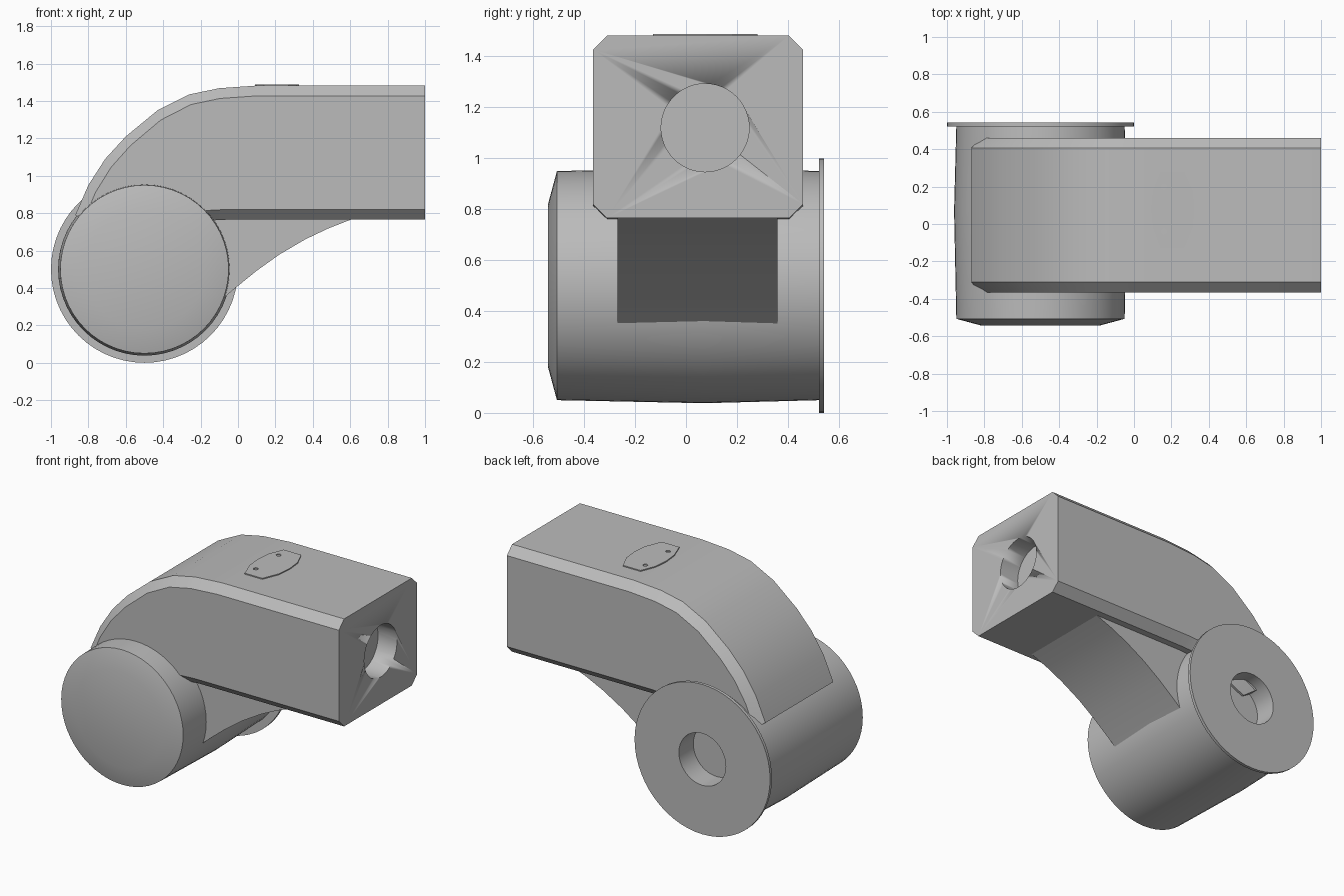
import bpy, bmesh, math
from mathutils import Vector, Matrix

cube = bpy.data.objects.get("Cube")
if cube:
    bpy.data.objects.remove(cube, do_unlink=True)

grey = bpy.data.materials.new("plain grey")
grey.use_nodes = True
grey.diffuse_color = (0.5, 0.5, 0.5, 1)
grey.node_tree.nodes["Principled BSDF"].inputs["Base Color"].default_value = (0.5, 0.5, 0.5, 1)


def finish(name, bm, smooth=True):
    """Turn a bmesh into a shaded, coloured object."""
    bmesh.ops.recalc_face_normals(bm, faces=bm.faces)
    mesh = bpy.data.meshes.new(name)
    bm.to_mesh(mesh)
    bm.free()
    obj = bpy.data.objects.new(name, mesh)
    bpy.context.collection.objects.link(obj)
    mesh.materials.append(grey)
    bpy.ops.object.select_all(action='DESELECT')
    obj.select_set(True)
    bpy.context.view_layer.objects.active = obj
    if smooth:
        bpy.ops.object.shade_smooth_by_angle(angle=math.radians(30))
    return obj


def lathe(name, profile, closed=False):
    """Spin (radius, y) points about the hub axis."""
    bm = bmesh.new()
    verts = [bm.verts.new((-0.5 + r, y, 0.5)) for r, y in profile]
    pairs = list(zip(verts, verts[1:]))
    if closed:
        pairs.append((verts[-1], verts[0]))
    edges = [bm.edges.new(p) for p in pairs]
    bmesh.ops.spin(bm, geom=verts + edges, cent=(-0.5, 0, 0.5), axis=(0, 1, 0),
                   angle=math.tau, steps=56)
    bmesh.ops.remove_doubles(bm, verts=bm.verts, dist=0.0001)
    return finish(name, bm)


def prism(name, points, offset, smooth=True):
    """Extrude a planar outline along an offset."""
    bm = bmesh.new()
    face = bm.faces.new([bm.verts.new(p) for p in points])
    out = bmesh.ops.extrude_face_region(bm, geom=[face], use_keep_orig=True)
    moved = [v for v in out["geom"] if isinstance(v, bmesh.types.BMVert)]
    bmesh.ops.translate(bm, verts=moved, vec=offset)
    return finish(name, bm, smooth)


def drill(target, centre, radius, depth, axis, segments):
    """Cut a round hole centred on a point."""
    bm = bmesh.new()
    turn = Vector((0, 0, 1)).rotation_difference(Vector(axis)).to_matrix().to_4x4()
    bmesh.ops.create_cone(bm, cap_ends=True, segments=segments, radius1=radius,
                          radius2=radius, depth=depth,
                          matrix=Matrix.Translation(centre) @ turn)
    cutter = finish("hole_cutter", bm)
    cutter.hide_render = True
    mod = target.modifiers.new("hole", 'BOOLEAN')
    mod.operation, mod.object, mod.solver = 'DIFFERENCE', cutter, 'EXACT'
    bpy.context.view_layer.objects.active = target
    bpy.ops.object.modifier_apply(modifier=mod.name)
    bpy.data.objects.remove(cutter, do_unlink=True)


# Barrel hub with a chamfered front and a blind bore in the back
lathe("hub", [(0, -0.542), (0.32, -0.542), (0.45, -0.507), (0.462, 0.07), (0.45, 0.525),
              (0.173, 0.525), (0.173, 0.39), (0, 0.39)])

# Thin flange round the bore
lathe("hub_flange", [(0.173, 0.522), (0.5, 0.522), (0.5, 0.542), (0.173, 0.542)], closed=True)

# Curved arm: chamfered rectangular sections from outer edge to inner edge (x, z)
sections = [((-0.87, 0.79), (-0.55, 0.6)), ((-0.8, 0.95), (-0.5, 0.62)),
            ((-0.71, 1.09), (-0.42, 0.66)), ((-0.6, 1.21), (-0.35, 0.7)),
            ((-0.43, 1.35), (-0.24, 0.74)), ((-0.26, 1.435), (-0.16, 0.76)),
            ((-0.1, 1.468), (-0.06, 0.765)), ((0.1, 1.482), (0.1, 0.765)),
            ((1, 1.482), (1, 0.765))]
front, back, bevel = -0.365, 0.46, 0.055
bm = bmesh.new()
rings = []
for outer, inner in sections:
    top, low = Vector((outer[0], 0, outer[1])), Vector((inner[0], 0, inner[1]))
    step = (low - top).normalized() * bevel
    outline = [(top, front + bevel), (top, back - bevel), (top + step, back),
               (low - step, back), (low, back - bevel), (low, front + bevel),
               (low - step, front), (top + step, front)]
    rings.append([bm.verts.new((p.x, y, p.z)) for p, y in outline])
for a, b in zip(rings, rings[1:]):
    for i in range(8):
        j = (i + 1) % 8
        bm.faces.new((a[i], a[j], b[j], b[i]))
bm.faces.new(rings[0])
bm.faces.new(rings[-1])
arm = finish("arm", bm)
drill(arm, (1, 0.075, 1.12), 0.173, 0.28, (1, 0, 0), 48)

# Curved web under the arm
web = [(0.61, 0.768), (0.48, 0.717), (0.36, 0.66), (0.22, 0.578), (0.1, 0.492),
       (-0.02, 0.395), (-0.09, 0.335), (-0.4, 0.4), (-0.3, 0.79), (0.61, 0.79)]
prism("web", [(x, -0.27, z) for x, z in web], (0, 0.63, 0))

# Thin plate on top with two screw holes
plate = [(0.14, -0.13), (0.27, -0.13), (0.315, -0.02), (0.325, 0.08), (0.315, 0.18),
         (0.27, 0.28), (0.14, 0.28), (0.1, 0.18), (0.09, 0.08), (0.1, -0.02)]
cover = prism("top_plate", [(x, y, 1.481) for x, y in plate], (0, 0, 0.008), smooth=False)
for y in (-0.04, 0.2):
    drill(cover, (0.16, y, 1.485), 0.015, 0.04, (0, 0, 1), 16)
